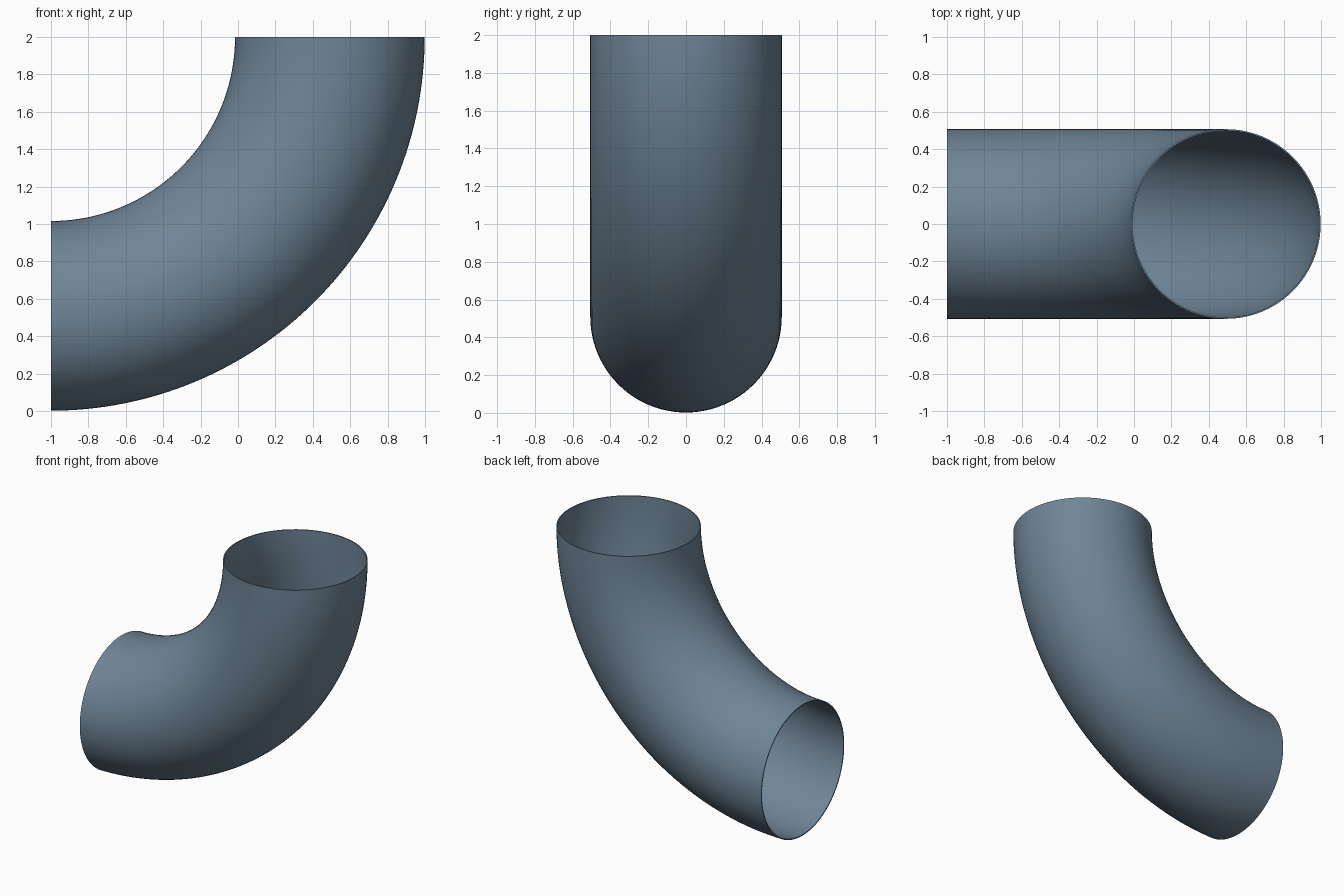
import bpy, bmesh, math
from mathutils import Vector

if "Cube" in bpy.data.objects:
    bpy.data.objects.remove(bpy.data.objects["Cube"])

BEND_R, OUTER_R, WALL = 1.491, 0.507, 0.008
SIDES, STEPS = 96, 64
CENTRE = Vector((-1, 0, 2))          # centre of the quarter bend


def pipe_point(radius, turn, around):
    """Point on the pipe surface: position along the bend and around the tube."""
    reach = BEND_R + radius * math.cos(around)
    return CENTRE + Vector((reach * math.cos(turn), radius * math.sin(around),
                            -reach * math.sin(turn)))


def tube(bm, radius):
    """Open quarter-bend tube; returns its rings of vertices."""
    rings = [[bm.verts.new(pipe_point(radius, math.pi / 2 * i / STEPS, math.tau * j / SIDES))
              for j in range(SIDES)] for i in range(STEPS + 1)]
    for a, b in zip(rings, rings[1:]):
        bridge(bm, a, b)
    return rings


def bridge(bm, a, b):
    for j in range(SIDES):
        k = (j + 1) % SIDES
        bm.faces.new((a[j], a[k], b[k], b[j]))


# Elbow: outer skin, inner bore and the two thin end rims
bm = bmesh.new()
outer, inner = tube(bm, OUTER_R), tube(bm, OUTER_R - WALL)
for end in (0, -1):
    bridge(bm, outer[end], inner[end])
bmesh.ops.recalc_face_normals(bm, faces=bm.faces)

mesh = bpy.data.meshes.new("pipe_elbow")
bm.to_mesh(mesh)
bm.free()
elbow = bpy.data.objects.new("pipe_elbow", mesh)
bpy.context.collection.objects.link(elbow)
bpy.context.view_layer.objects.active = elbow
elbow.select_set(True)
bpy.ops.object.shade_smooth_by_angle(angle=math.radians(40))

# Blue-grey steel
steel = bpy.data.materials.new("blue_grey_steel")
steel.diffuse_color = (0.16, 0.235, 0.31, 1)
steel.use_nodes = True
steel.node_tree.nodes["Principled BSDF"].inputs["Base Color"].default_value = steel.diffuse_color
mesh.materials.append(steel)
